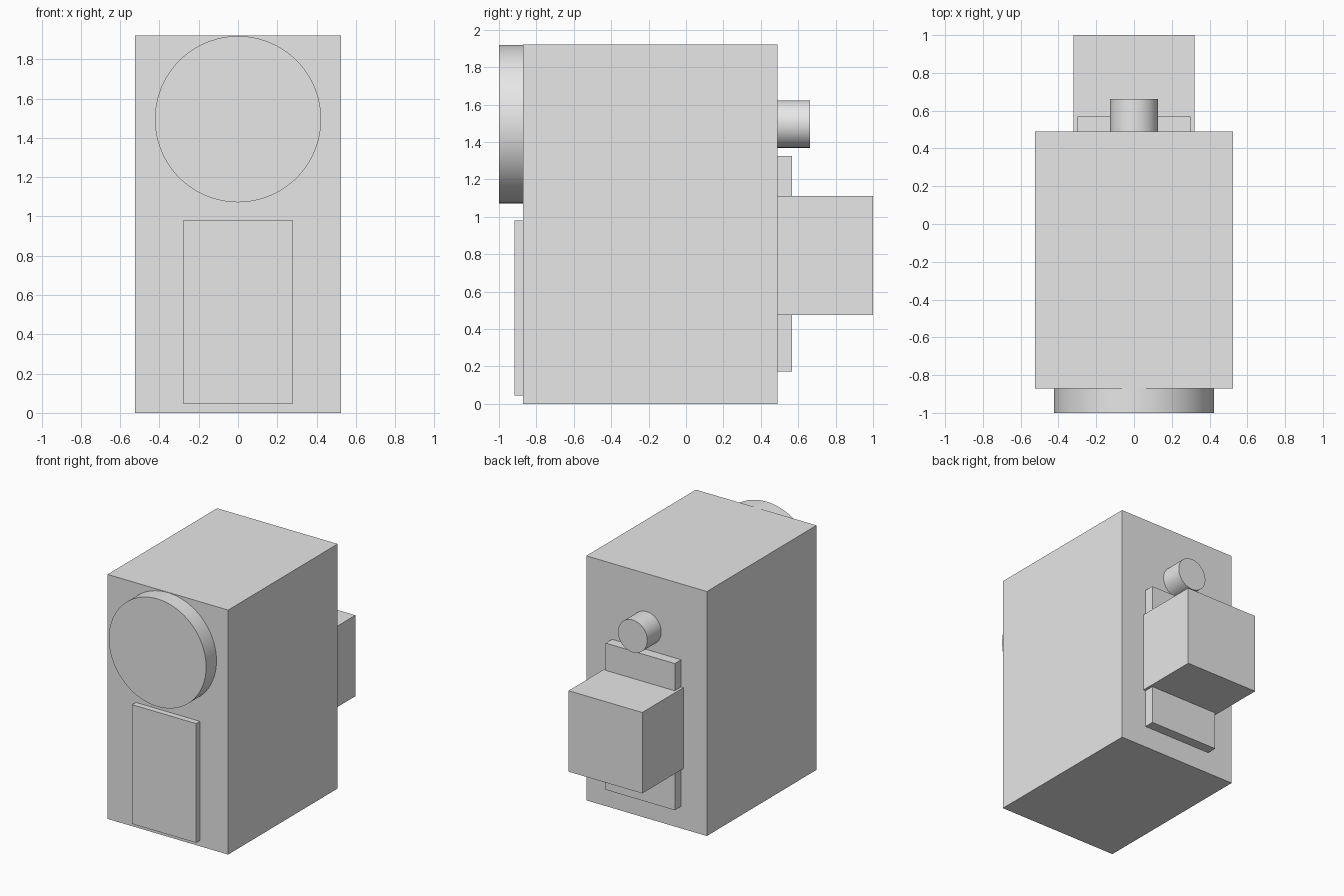
import bpy
import bmesh
import math
from mathutils import Matrix, Vector

default = bpy.data.objects.get("Cube")
if default:
    bpy.data.objects.remove(default, do_unlink=True)

# Single flat colour
grey = bpy.data.materials.new("plain_grey")
grey.use_nodes = True
colour = (0.8, 0.8, 0.8, 1)
grey.diffuse_color = colour
grey.node_tree.nodes["Principled BSDF"].inputs["Base Color"].default_value = colour


def finish(name, bm):
    mesh = bpy.data.meshes.new(name)
    bm.to_mesh(mesh)
    bm.free()
    mesh.materials.append(grey)
    obj = bpy.data.objects.new(name, mesh)
    bpy.context.collection.objects.link(obj)
    return obj


def box(name, half_width, y0, y1, z0, z1):
    bm = bmesh.new()
    bmesh.ops.create_cube(bm, size=1)
    bmesh.ops.scale(bm, vec=(2 * half_width, y1 - y0, z1 - z0), verts=bm.verts)
    bmesh.ops.translate(bm, vec=(0, (y0 + y1) / 2, (z0 + z1) / 2), verts=bm.verts)
    return finish(name, bm)


def disc(name, radius, y0, y1, z):
    # Cylinder lying along the front-to-back axis
    bm = bmesh.new()
    place = Matrix.Translation(Vector((0, (y0 + y1) / 2, z)))
    bmesh.ops.create_cone(bm, cap_ends=True, segments=96, radius1=radius,
                          radius2=radius, depth=y1 - y0,
                          matrix=place @ Matrix.Rotation(math.pi / 2, 4, "X"))
    obj = finish(name, bm)
    bpy.ops.object.select_all(action="DESELECT")
    obj.select_set(True)
    bpy.context.view_layer.objects.active = obj
    bpy.ops.object.shade_smooth_by_angle(angle=math.radians(30))
    return obj


FRONT, BACK = -0.871, 0.489

# Main cabinet
box("body", 0.524, FRONT, BACK, 0, 1.921)

# Front parts
disc("front_dial", 0.423, -1, FRONT, 1.495)
box("front_panel", 0.278, -0.917, FRONT, 0.044, 0.981)

# Back parts
disc("back_knob", 0.127, BACK, 0.662, 1.496)
box("back_plate", 0.3, BACK, 0.568, 0.173, 1.325)
box("back_box", 0.32, BACK, 1, 0.475, 1.111)
